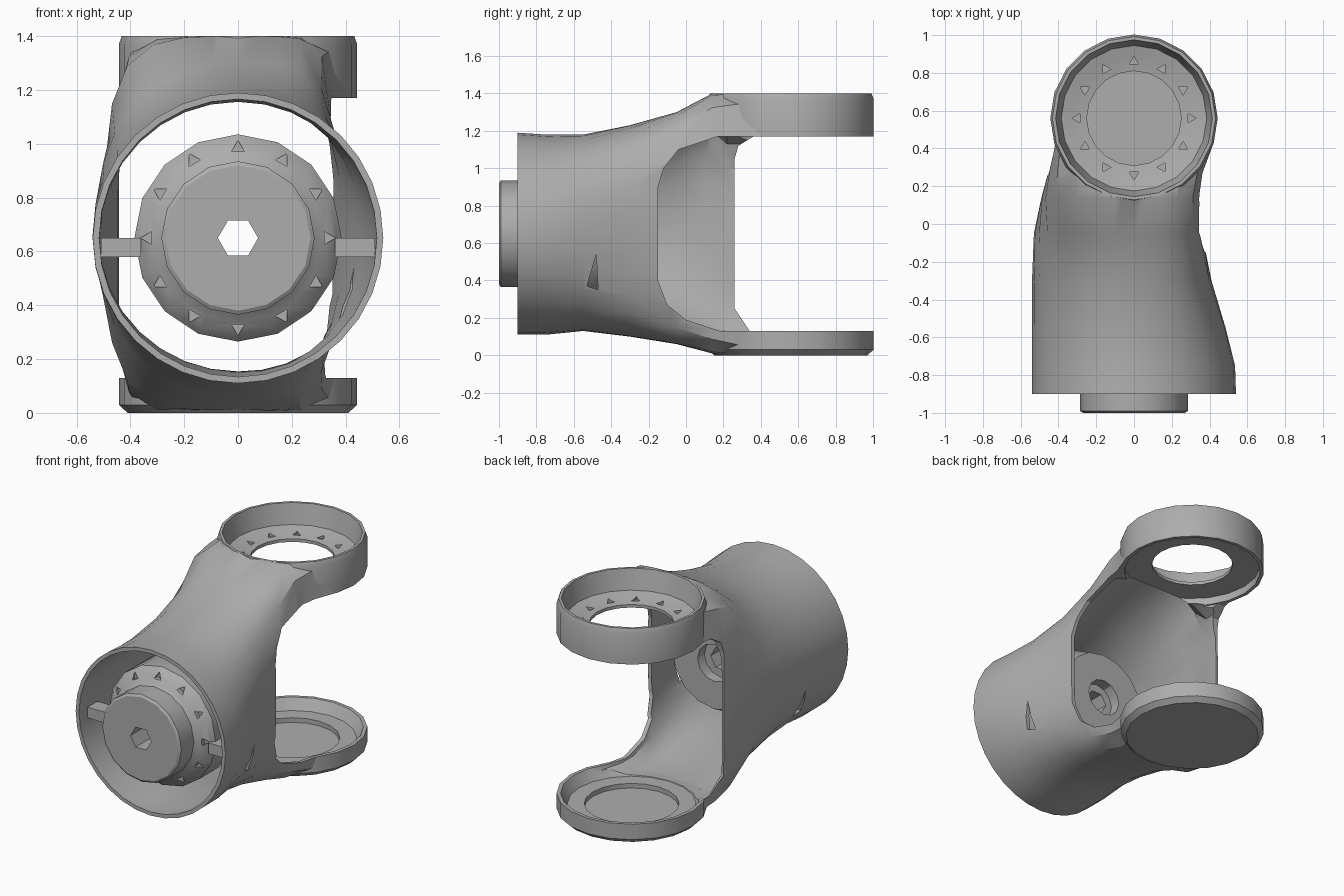
import bpy
import bmesh
from math import cos, sin, pi, radians
from mathutils import Matrix, Vector

cube = bpy.data.objects.get("Cube")
if cube:
    bpy.data.objects.remove(cube)

grey = bpy.data.materials.new("plain_grey")
grey.use_nodes = True
colour = (0.42, 0.42, 0.42, 1)
grey.diffuse_color = colour
grey.node_tree.nodes["Principled BSDF"].inputs["Base Color"].default_value = colour

MID = 0.65       # height of the tube axis
REACH = 0.56     # y of the fork ring axis
WALL = 0.024


def skin(name, rings, closed=False):
    """Solid through equal-length point rings, capped or joined end to end."""
    bm = bmesh.new()
    loops = [[bm.verts.new(p) for p in ring] for ring in rings]
    n = len(loops[0])
    following = loops[1:] + loops[:1] if closed else loops[1:]
    for a, b in zip(loops, following):
        for i in range(n):
            j = (i + 1) % n
            bm.faces.new((a[i], a[j], b[j], b[i]))
    if not closed:
        bm.faces.new(loops[0])
        bm.faces.new(loops[-1])
    bmesh.ops.recalc_face_normals(bm, faces=bm.faces)
    mesh = bpy.data.meshes.new(name)
    bm.to_mesh(mesh)
    bm.free()
    mesh.materials.append(grey)
    obj = bpy.data.objects.new(name, mesh)
    bpy.context.collection.objects.link(obj)
    return obj


def turned(name, profile, matrix, sides, closed=False):
    """Solid of revolution from (radius, height) points."""
    return skin(name, [[matrix @ Vector((r * cos(2 * pi * i / sides), r * sin(2 * pi * i / sides), h))
                        for i in range(sides)] for r, h in profile], closed)


def extruded(name, outline, x0, x1):
    """Side-view outline of (y, z) points swept along x."""
    return skin(name, [[(x, y, z) for y, z in outline] for x in (x0, x1)])


def cut(target, tool):
    mod = target.modifiers.new("cut", "BOOLEAN")
    mod.operation = "DIFFERENCE"
    mod.solver = "EXACT"
    mod.object = tool
    bpy.context.view_layer.objects.active = target
    bpy.ops.object.modifier_apply(modifier=mod.name)
    bpy.data.objects.remove(tool)


def section(y, right, left, low, high, right_power, left_power, inset=0.0):
    """Rounded cross-section whose two sides differ in width and squareness."""
    ring = []
    mid = (low + high) / 2
    half = (high - low) / 2 - inset
    for i in range(32):
        c, s = cos(2 * pi * i / 32), sin(2 * pi * i / 32)
        width, power = (left, left_power) if c > 0 else (right, right_power)
        k = (abs(c) ** power + abs(s) ** power) ** (-1 / power)
        ring.append((c * k * (width - inset), y, mid + s * k * half))
    return ring


def notch_ring(target, matrix, radius, count=12):
    """Small triangular pits around a flange."""
    for i in range(count):
        a = 2 * pi * i / count
        spot = matrix @ Matrix.Translation((radius * cos(a), radius * sin(a), 0)) @ Matrix.Rotation(a, 4, "Z")
        cut(target, turned("pit", [(0.028, -0.015), (0.028, 0.1)], spot, 3))


# Forked housing: round tube at the front, squaring off into two arms
stations = [(-0.9, 0.54, 0.54, 0.11, 1.19, 2, 2), (-0.75, 0.54, 0.535, 0.11, 1.18, 2, 2),
            (-0.55, 0.54, 0.485, 0.13, 1.18, 2, 2.2), (-0.3, 0.54, 0.41, 0.10, 1.23, 2, 2.8),
            (-0.05, 0.53, 0.36, 0.06, 1.30, 2.3, 4.5), (0.14, 0.49, 0.35, 0.01, 1.40, 4, 6),
            (0.27, 0.455, 0.365, 0.0, 1.40, 6, 8), (0.42, 0.42, 0.42, 0.0, 1.40, 9, 9)]
housing = skin("forked_housing", [section(*s) for s in stations])

# Fork ends: open flanged ring above, shallow closed dish below
upper = Matrix.Translation((0, REACH, 0))
ring = turned("top_ring", [(0.25, 1.22), (0.42, 1.22), (0.42, 1.17), (0.443, 1.17), (0.443, 1.37),
                           (0.432, 1.40), (0.415, 1.40), (0.385, 1.27), (0.31, 1.25), (0.25, 1.24)],
              upper, 20, closed=True)
dish = turned("bottom_dish", [(0.41, 0), (0.443, 0.03), (0.443, 0.13), (0.42, 0.13), (0.38, 0.06),
                              (0.28, 0.06), (0.28, 0.03)], upper, 20)
cut(housing, turned("fork_clearance", [(0.43, -0.2), (0.43, 1.6)], upper, 20))

# Hollow interior running from the tube mouth through both arms
hollow = [section(-1.0, *stations[0][1:], WALL)]
hollow += [section(*s, WALL) for s in stations[:5]]
hollow += [section(0.12, 0.49, 0.35, 0.035, 1.34, 4, 6, WALL),
           section(0.22, 0.47, 0.36, 0.041, 1.215, 6, 8, WALL),
           section(0.5, 0.45, 0.45, 0.041, 1.20, 9, 9, WALL)]
for part in (housing, ring, dish):
    cut(part, skin("hollow", hollow))

# Side openings of different depth, and a small slot
deep = [(1.1, 1.17), (0.17, 1.17), (-0.04, 1.1), (-0.12, 1.0), (-0.15, 0.9), (-0.15, 0.4),
        (-0.1, 0.27), (0.0, 0.19), (0.18, 0.13), (1.1, 0.13)]
shallow = [(1.1, 1.17), (0.36, 1.17), (0.28, 1.12), (0.26, 1.05), (0.26, 0.25), (0.34, 0.13), (1.1, 0.13)]
cut(housing, extruded("deep_opening", deep, 0, 1))
cut(housing, extruded("shallow_opening", shallow, -1, 0.01))
cut(housing, extruded("slot", [(-0.48, 0.54), (-0.53, 0.37), (-0.47, 0.35)], -1, 1))
notch_ring(ring, Matrix.Translation((0, REACH, 1.25)), 0.30)

# Drive unit inside the tube, turned about the tube axis
axis = Matrix.Translation((0, 0, MID)) @ Matrix.Rotation(radians(90), 4, "X")
drive = turned("drive_unit", [(0.27, 1.0), (0.285, 0.99), (0.285, 0.86), (0.31, 0.84), (0.36, 0.81),
                              (0.385, 0.78), (0.385, 0.45), (0.30, 0.29)], axis, 16)
cut(drive, turned("back_collar", [(0.12, 0.2), (0.12, 0.36)], axis, 12))
cut(drive, turned("bore", [(0.075, 0.1), (0.075, 1.1)], axis, 6))
notch_ring(drive, axis @ Matrix.Translation((0, 0, 0.82)), 0.335)

# Tabs that hold the drive unit in the housing
tab = [(-0.82, 0.58), (-0.82, 0.65), (-0.72, 0.65), (-0.72, 0.58)]
for name, side in (("left_tab", 1), ("right_tab", -1)):
    extruded(name, tab, side * 0.36, side * 0.51)

for obj in (housing, ring, dish, drive):
    bpy.ops.object.select_all(action="DESELECT")
    obj.select_set(True)
    bpy.context.view_layer.objects.active = obj
    bpy.ops.object.shade_smooth_by_angle(angle=radians(30))
